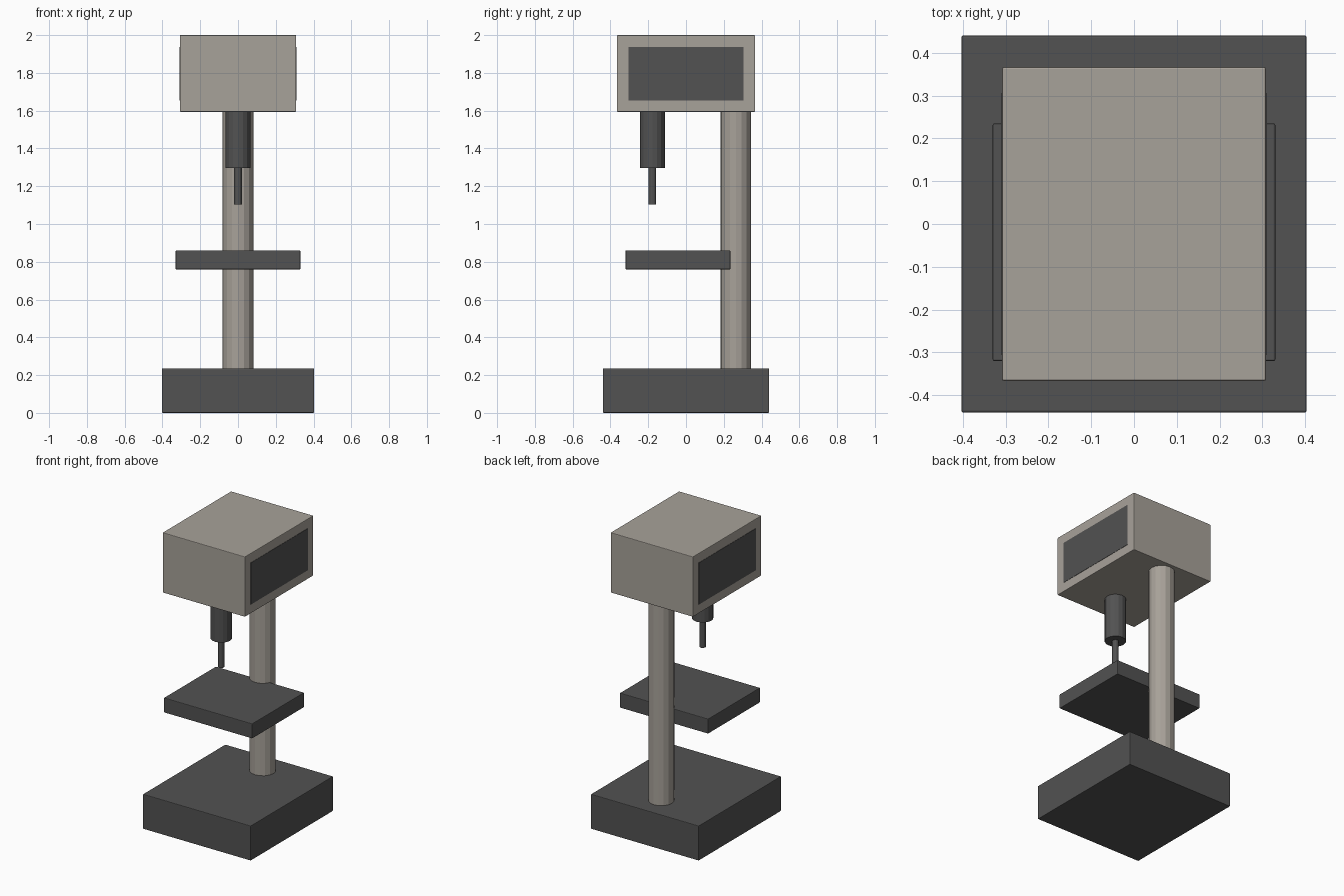
import bpy

cube = bpy.data.objects.get("Cube")
if cube:
    bpy.data.objects.remove(cube, do_unlink=True)


def material(name, rgb):
    mat = bpy.data.materials.new(name)
    mat.use_nodes = True
    colour = (*rgb, 1.0)
    mat.diffuse_color = colour
    mat.node_tree.nodes["Principled BSDF"].inputs["Base Color"].default_value = colour
    return mat


beige = material("warm_grey_paint", (0.39, 0.36, 0.32))
dark = material("dark_iron", (0.085, 0.085, 0.085))


def box(name, mat, low, high, bevel=0.004):
    """Box between two corners with a slightly eased edge."""
    centre = [(a + b) / 2 for a, b in zip(low, high)]
    bpy.ops.mesh.primitive_cube_add(size=1, location=centre)
    obj = bpy.context.object
    obj.name = name
    obj.scale = [b - a for a, b in zip(low, high)]
    bpy.ops.object.transform_apply(location=False, rotation=False, scale=True)
    obj.data.materials.append(mat)
    if bevel:
        mod = obj.modifiers.new("eased_edges", "BEVEL")
        mod.width = bevel
        mod.segments = 2
    return obj


def rod(name, mat, y, radius, bottom, top, sides=16):
    """Upright faceted cylinder on the centre line."""
    bpy.ops.mesh.primitive_cylinder_add(
        vertices=sides, radius=radius, depth=top - bottom,
        location=(0, y, (bottom + top) / 2))
    obj = bpy.context.object
    obj.name = name
    obj.data.materials.append(mat)
    return obj


# Base, work table and motor head
box("base", dark, (-0.403, -0.44, 0), (0.403, 0.44, 0.235))
box("work_table", dark, (-0.33, -0.32, 0.76), (0.33, 0.235, 0.86))
box("motor_head", beige, (-0.308, -0.366, 1.594), (0.308, 0.366, 2.0))

# Side panels, a hair proud of the head
for side, label in ((1, "left"), (-1, "right")):
    x0, x1 = sorted((side * 0.304, side * 0.31))
    box(label + "_side_panel", dark, (x0, -0.305, 1.655), (x1, 0.305, 1.937), bevel=0)

# Column, spindle and drill bit
rod("column", beige, 0.264, 0.081, 0.22, 1.61)
rod("spindle", dark, -0.178, 0.066, 1.297, 1.61)
rod("drill_bit", dark, -0.178, 0.02, 1.104, 1.31, sides=12)
